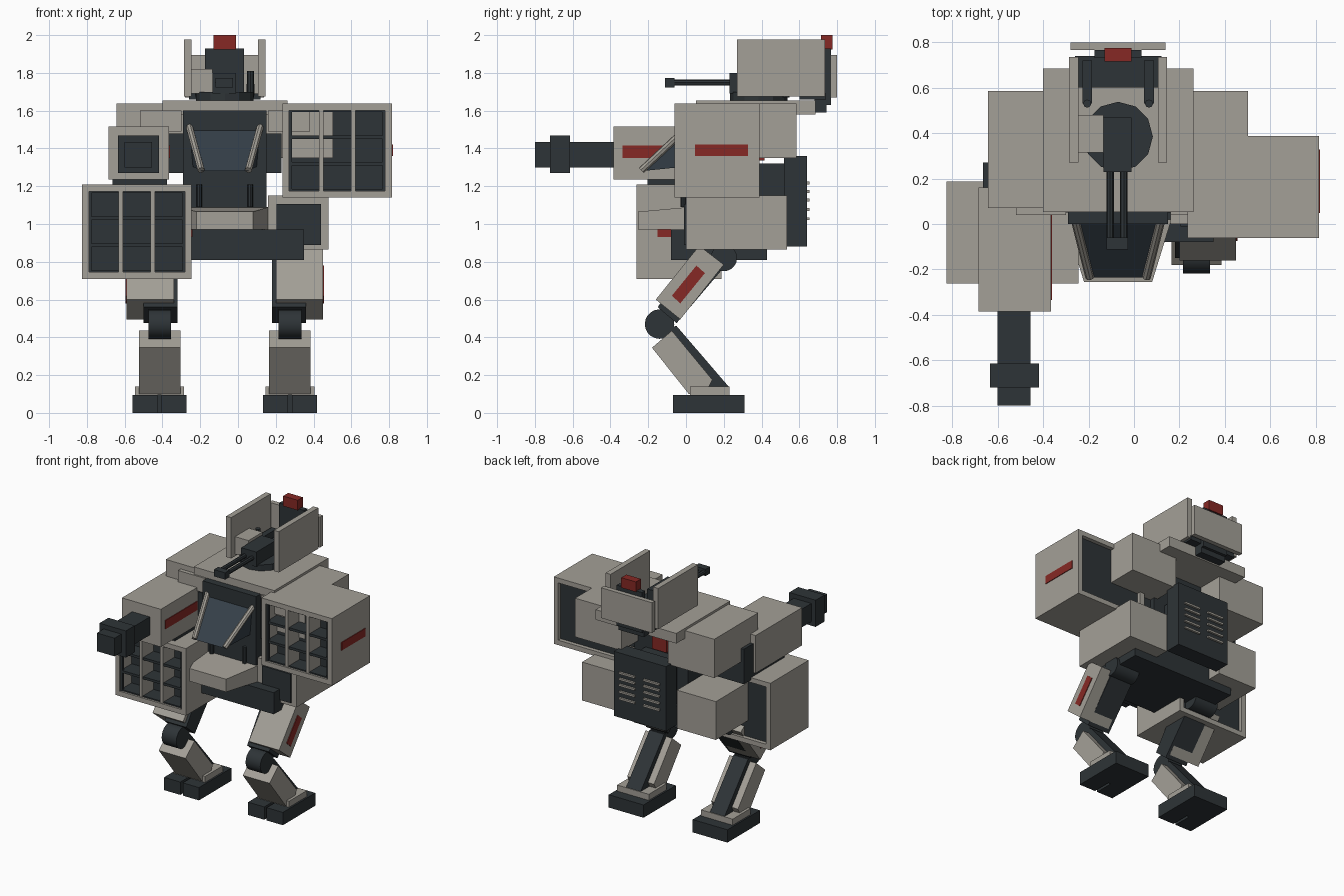
import bpy, bmesh, math
from mathutils import Vector

if "Cube" in bpy.data.objects:
    bpy.data.objects.remove(bpy.data.objects["Cube"])

CX = -0.07  # the body's own mirror plane


def material(name, rgb):
    m = bpy.data.materials.new(name)
    m.diffuse_color = (*rgb, 1)
    m.use_nodes = True
    m.node_tree.nodes["Principled BSDF"].inputs["Base Color"].default_value = m.diffuse_color
    return m


GREY = material("warm_grey", (0.37, 0.35, 0.31))
DARK = material("dark_metal", (0.027, 0.034, 0.038))
GLASS = material("glass", (0.035, 0.05, 0.065))
RED = material("red_mark", (0.24, 0.022, 0.018))


def finish(bm, name, mat):
    bmesh.ops.recalc_face_normals(bm, faces=bm.faces[:])
    me = bpy.data.meshes.new(name)
    bm.to_mesh(me)
    bm.free()
    ob = bpy.data.objects.new(name, me)
    bpy.context.collection.objects.link(ob)
    me.materials.append(mat)
    return ob


def boxes(name, mat, *ranges):
    """One object from boxes given as (x0, x1, y0, y1, z0, z1)."""
    bm = bmesh.new()
    for x0, x1, y0, y1, z0, z1 in ranges:
        vs = bmesh.ops.create_cube(bm, size=1)["verts"]
        for v in vs:
            v.co = ((x0 + x1) / 2 + v.co.x * (x1 - x0),
                    (y0 + y1) / 2 + v.co.y * (y1 - y0),
                    (z0 + z1) / 2 + v.co.z * (z1 - z0))
    return finish(bm, name, mat)


def hull(name, mat, pts):
    bm = bmesh.new()
    for p in pts:
        bm.verts.new(p)
    bmesh.ops.convex_hull(bm, input=bm.verts[:])
    bmesh.ops.dissolve_limit(bm, angle_limit=0.01, verts=bm.verts[:], edges=bm.edges[:])
    return finish(bm, name, mat)


def prism(name, mat, x0, x1, profile):
    """Side profile of (y, z) points stretched along x."""
    return hull(name, mat, [(x, y, z) for x in (x0, x1) for y, z in profile])


def rod(name, mat, a, b, r, sides=16):
    a, b = Vector(a), Vector(b)
    bm = bmesh.new()
    bmesh.ops.create_cone(bm, cap_ends=True, segments=sides, radius1=r, radius2=r,
                          depth=(b - a).length)
    rot = (b - a).to_track_quat('Z', 'Y')
    for v in bm.verts:
        v.co = rot @ v.co + (a + b) / 2
    ob = finish(bm, name, mat)
    if sides >= 16:
        bpy.ops.object.select_all(action='DESELECT')
        ob.select_set(True)
        bpy.context.view_layer.objects.active = ob
        bpy.ops.object.shade_smooth_by_angle(angle=math.radians(35))
    return ob


# parts that repeat on both sides; d is distance from the mirror plane
for side, s in (("left", -1), ("right", 1)):
    def X(d):
        return CX + s * d

    def bx(name, mat, *rs):
        return boxes(f"{side}_{name}", mat,
                     *[(min(X(a), X(b)), max(X(a), X(b)), *r) for a, b, *r in rs])

    # foot with split toes
    bx("foot", DARK, (0.202, 0.488, 0.07, 0.31, 0, 0.095),
       (0.202, 0.335, -0.07, 0.07, 0, 0.095), (0.355, 0.488, -0.07, 0.07, 0, 0.095))
    bx("ankle_plate", GREY, (0.215, 0.475, 0.02, 0.23, 0.095, 0.14))
    # lower leg
    prism(f"{side}_shin", GREY, X(0.235), X(0.455),
          [(-0.18, 0.345), (-0.075, 0.435), (0.14, 0.175), (0.10, 0.10), (0.015, 0.10)])
    prism(f"{side}_calf_strut", DARK, X(0.285), X(0.405),
          [(-0.12, 0.45), (-0.05, 0.46), (0.225, 0.14), (0.11, 0.12)])
    rod(f"{side}_knee", DARK, (X(0.285), -0.14, 0.47), (X(0.405), -0.14, 0.47), 0.078, 20)
    # upper leg
    prism(f"{side}_thigh_frame", DARK, X(0.25), X(0.43),
          [(-0.15, 0.56), (-0.05, 0.475), (0.26, 0.84), (0.1, 0.92)])
    prism(f"{side}_thigh_armour", GREY, X(0.27), X(0.52),
          [(-0.16, 0.60), (-0.03, 0.495), (0.20, 0.785), (0.07, 0.885)])
    prism(f"{side}_thigh_mark", RED, X(0.515), X(0.525),
          [(-0.075, 0.62), (-0.03, 0.58), (0.10, 0.74), (0.055, 0.78)])
    rod(f"{side}_hip_joint", DARK, (X(0.25), 0.2, 0.82), (X(0.44), 0.2, 0.82), 0.07, 20)
    # hip and shoulder blocks
    bx("hip_block", GREY, (0.23, 0.55, 0, 0.535, 0.865, 1.15))
    bx("hip_vent", DARK, (0.275, 0.51, -0.01, 0.02, 0.89, 1.105))
    bx("shoulder_block", GREY, (0.19, 0.572, 0.07, 0.585, 1.35, 1.638))
    bx("shoulder_joint", DARK, (0.2, 0.3, 0.05, 0.35, 1.27, 1.48))
    bx("collar_block", GREY, (0.23, 0.45, 0.04, 0.12, 1.49, 1.6))
    # windscreen frame
    rod(f"{side}_windscreen_bar", GREY, (X(0.2), 0.06, 1.56), (X(0.125), -0.235, 1.285), 0.019, 8)
    rod(f"{side}_belly_piston", DARK, (X(0.135), -0.015, 1.09), (X(0.135), -0.015, 1.21), 0.014, 8)
    # turret shields and small side guns
    bx("turret_shield", GREY, (0.175, 0.216, 0.27, 0.735, 1.675, 1.978))
    bx("side_gun", DARK, (0.115, 0.157, 0.53, 0.72, 1.68, 1.74))
    rod(f"{side}_side_gun_post", DARK, (X(0.136), 0.53, 1.67), (X(0.136), 0.53, 1.81), 0.018, 8)

# torso
boxes("torso_core", DARK, (-0.29, 0.15, 0, 0.39, 0.95, 1.6))
boxes("deck_plate", GREY, (-0.4, 0.263, 0.052, 0.685, 1.58, 1.655))
boxes("pelvis", DARK, (-0.49, 0.35, -0.08, 0.43, 0.81, 0.97))
hull("cockpit_glass", GLASS,
     [(CX + s * d, y, z) for s in (-1, 1) for d, y, z in
      ((0.2, 0.06, 1.55), (0.125, -0.235, 1.28), (0.18, 0.06, 1.31))])
hull("nose_plate", GREY,
     [(CX + s * d, y, z) for s in (-1, 1) for d, y in ((0.15, -0.255), (0.235, 0.02))
      for z in (0.97, 1.065 if y < 0 else 1.09)])

# backpack with two columns of vents
boxes("backpack", DARK, (-0.285, 0.145, 0.52, 0.64, 0.88, 1.36), (-0.2, 0.06, 0.38, 0.53, 0.97, 1.32))
boxes("backpack_vents", GREY, *[(CX + c - 0.065, CX + c + 0.065, 0.635, 0.655, z, z + 0.014)
                               for c in (-0.1, 0.1) for z in (1.02, 1.07, 1.12, 1.165, 1.21)])
boxes("rear_lamp", RED, (-0.13, -0.01, 0.38, 0.415, 1.335, 1.43))


# missile launchers: the left one is the right one moved down and forward
def launcher(side, ox, oy, oz):
    x0, x1, y0, y1, z0, z1, t = (0.235 + ox, 0.815 + ox, -0.062 + oy, 0.388 + oy,
                                 1.14 + oz, 1.638 + oz, 0.036)
    boxes(f"{side}_launcher_shell", GREY, (x0, x0 + t, y0, y1, z0, z1), (x1 - t, x1, y0, y1, z0, z1),
          (x0 + t, x1 - t, y0, y1, z0, z0 + t), (x0 + t, x1 - t, y0, y1, z1 - t, z1))
    boxes(f"{side}_launcher_core", DARK, (x0 + t, x1 - t, y0 + 0.14, y1 - 0.03, z0 + t, z1 - t))
    w, h = (x1 - x0 - 2 * t) / 3, (z1 - z0 - 2 * t) / 3
    zs = [z0 + t + h * i for i in range(4)]
    boxes(f"{side}_launcher_shelves", DARK,
          *[(x0 + t, x1 - t, y0 + 0.015, y0 + 0.14, z - 0.009, z + 0.009) for z in zs],
          *[(x, x + 0.014, y0 + 0.01, y0 + 0.03, z0 + t, z1 - t) for x in (x0 + t, x1 - t - 0.014)])
    boxes(f"{side}_launcher_dividers", GREY,
          *[(x0 + t + w * i - 0.012, x0 + t + w * i + 0.012, y0 + 0.005, y0 + 0.14, z0 + t, z1 - t)
            for i in (1, 2)])
    boxes(f"{side}_launcher_mark", RED, (x1 - 0.005, x1 + 0.005, y0 + 0.11, y0 + 0.39, z0 + 0.22, z0 + 0.28))


launcher("right", 0, 0, 0)
launcher("left", -1.06, -0.2, -0.43)

# left gun arm above its launcher
boxes("gun_arm", GREY, (-0.685, -0.365, -0.385, 0.16, 1.235, 1.515))
boxes("gun_arm_mark", RED, (-0.37, -0.36, -0.335, 0.04, 1.35, 1.415))
boxes("gun_arm_mount", DARK, (-0.665, -0.375, -0.205, 0.27, 1.19, 1.24), (-0.665, -0.4, 0.1, 0.27, 1.2, 1.45))
boxes("gun_barrel", DARK, (-0.6, -0.455, -0.8, -0.38, 1.3, 1.435))
boxes("gun_collar", DARK, (-0.635, -0.418, -0.72, -0.615, 1.27, 1.468))

# roof turret
rod("turret_ring", DARK, (CX, 0.385, 1.65), (CX, 0.385, 1.7), 0.153, 12)
boxes("turret_gun_body", DARK, (-0.135, -0.01, 0.23, 0.47, 1.69, 1.8))
boxes("turret_ammo_box", GREY, (-0.25, -0.135, 0.315, 0.48, 1.69, 1.82))
for i, x in enumerate((-0.105, -0.045)):
    rod(f"turret_barrel_{i + 1}", DARK, (x, -0.08, 1.748), (x, 0.24, 1.748), 0.016, 8)
boxes("turret_muzzle", DARK, (-0.12, -0.027, -0.112, -0.06, 1.722, 1.772))
boxes("rear_shield", GREY, (-0.28, 0.138, 0.765, 0.8, 1.67, 1.895))
boxes("sensor_mast", DARK, (-0.175, 0.033, 0.73, 0.767, 1.63, 1.93), (-0.175, 0.033, 0.68, 0.745, 1.59, 1.67))
boxes("turret_bridge", DARK, (-0.26, 0.12, 0.6, 0.74, 1.66, 1.69))
boxes("beacon", RED, (-0.13, -0.01, 0.715, 0.775, 1.925, 2.0))
